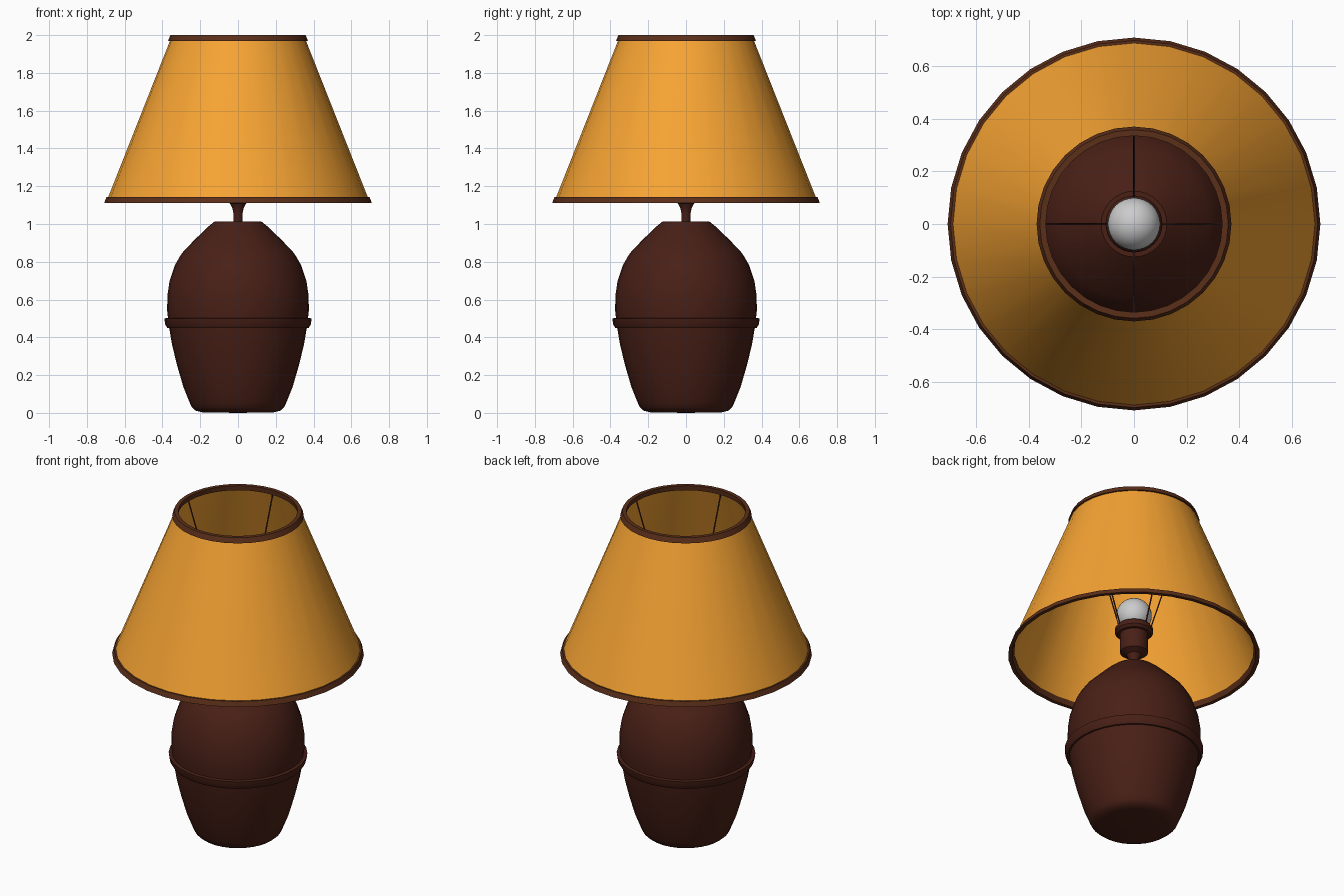
import bpy, bmesh, math
from mathutils import Vector

if "Cube" in bpy.data.objects:
    bpy.data.objects.remove(bpy.data.objects["Cube"])

SIDES = 32


def material(name, color):
    m = bpy.data.materials.new(name)
    m.diffuse_color = (*color, 1)
    m.use_nodes = True
    m.node_tree.nodes["Principled BSDF"].inputs["Base Color"].default_value = m.diffuse_color
    return m


wood = material("dark_wood", (0.065, 0.014, 0.008))
trim = material("trim_brown", (0.105, 0.028, 0.010))
fabric = material("amber_fabric", (0.93, 0.37, 0.033))


def lathe(name, profile, mat=None, closed=False, angle=35):
    """Revolve (radius, height) points around z; closed joins last to first."""
    bm = bmesh.new()
    rings = []
    for r, z in profile:
        if r == 0:
            rings.append([bm.verts.new((0, 0, z))] * SIDES)
        else:
            rings.append([bm.verts.new((r * math.cos(2 * math.pi * i / SIDES),
                                        r * math.sin(2 * math.pi * i / SIDES), z))
                          for i in range(SIDES)])
    pairs = list(zip(rings, rings[1:]))
    if closed:
        pairs.append((rings[-1], rings[0]))
    for a, b in pairs:
        for i in range(SIDES):
            j = (i + 1) % SIDES
            quad = list(dict.fromkeys((a[i], a[j], b[j], b[i])))
            bm.faces.new(quad)
    bmesh.ops.recalc_face_normals(bm, faces=bm.faces)
    me = bpy.data.meshes.new(name)
    bm.to_mesh(me)
    bm.free()
    ob = bpy.data.objects.new(name, me)
    bpy.context.collection.objects.link(ob)
    finish(ob, mat, angle)
    return ob


def finish(ob, mat, angle=35):
    if mat:
        ob.data.materials.append(mat)
    bpy.ops.object.select_all(action='DESELECT')
    ob.select_set(True)
    bpy.context.view_layer.objects.active = ob
    bpy.ops.object.shade_smooth_by_angle(angle=math.radians(angle))


# Turned base, neck and raised band
lathe("lamp_body", [(0, 0.0), (0.19, 0.003), (0.225, 0.012), (0.245, 0.03), (0.258, 0.06),
                    (0.29, 0.14), (0.322, 0.25), (0.349, 0.36), (0.366, 0.46),
                    (0.375, 0.54), (0.374, 0.62), (0.362, 0.70), (0.335, 0.78),
                    (0.307, 0.83), (0.285, 0.86), (0.22, 0.926), (0.155, 0.988),
                    (0.125, 1.012), (0, 1.012)], wood)
lathe("body_band", [(0.36, 0.45), (0.375, 0.45), (0.386, 0.47), (0.39, 0.50), (0.36, 0.505)],
      wood, closed=True)

# Stem flaring into the bulb socket with its collar
lathe("stem_and_socket", [(0, 1.0), (0.025, 1.0), (0.025, 1.06), (0.030, 1.085),
                          (0.042, 1.108), (0.078, 1.125), (0.08, 1.15), (0.08, 1.25),
                          (0, 1.25)], wood)
lathe("socket_collar", [(0.07, 1.24), (0.095, 1.24), (0.108, 1.255), (0.108, 1.275),
                        (0.098, 1.29), (0.07, 1.29)], wood, closed=True)

# Bulb
bpy.ops.mesh.primitive_uv_sphere_add(segments=SIDES, ring_count=16, radius=0.1,
                                     location=(0, 0, 1.365))
bulb = bpy.context.object
bulb.name = "bulb"
finish(bulb, None)

# Thin fabric shade with sloped trims
lathe("shade", [(0.694, 1.125), (0.354, 1.985), (0.344, 1.985), (0.684, 1.125)],
      fabric, closed=True)
lathe("shade_top_trim", [(0.370, 1.97), (0.358, 2.0), (0.335, 2.0), (0.338, 1.97)],
      trim, closed=True)
lathe("shade_bottom_trim", [(0.708, 1.112), (0.697, 1.142), (0.674, 1.142), (0.686, 1.112)],
      trim, closed=True)

# Four wires holding the shade
for k in range(4):
    a = k * math.pi / 2
    d = Vector((math.cos(a), math.sin(a), 0))
    p = d * 0.10 + Vector((0, 0, 1.265))
    q = d * 0.343 + Vector((0, 0, 1.98))
    bpy.ops.mesh.primitive_cylinder_add(vertices=6, radius=0.004, depth=(q - p).length,
                                        location=(p + q) / 2)
    wire = bpy.context.object
    wire.name = f"shade_wire_{k + 1}"
    wire.rotation_euler = (q - p).to_track_quat('Z', 'Y').to_euler()
    finish(wire, wood, 70)
